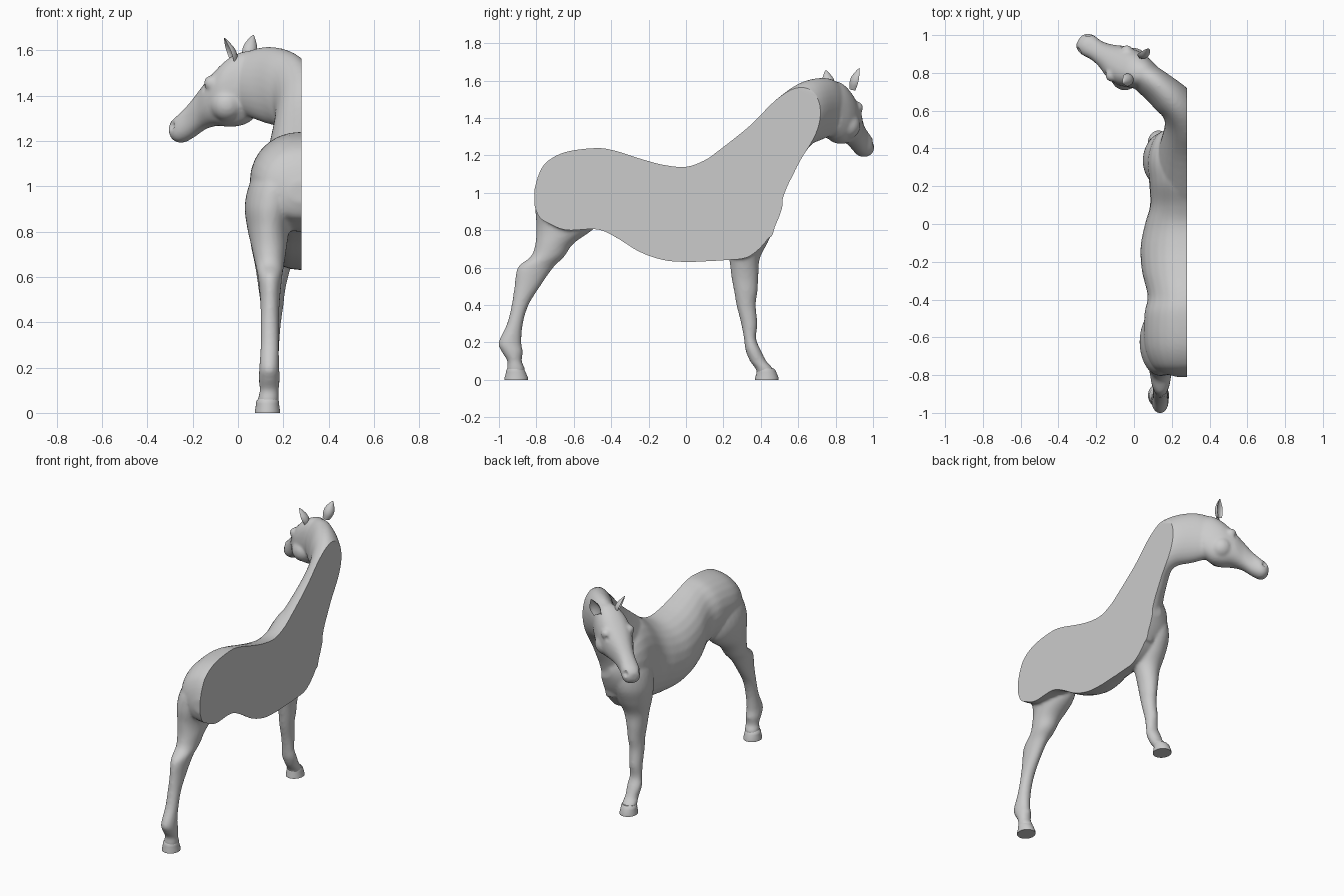
import bpy, bmesh, math
from mathutils import Vector as V

if "Cube" in bpy.data.objects:
    bpy.data.objects.remove(bpy.data.objects["Cube"])

CUT = 0.28          # plane where the animal is sliced in half
N = 28              # points around each ring


def ring(c, up, side, p=1.0):
    """Closed ellipse-like ring around c; p below 1 makes it boxier."""
    pts = []
    for i in range(N):
        a = 2 * math.pi * i / N
        s, k = math.sin(a), math.cos(a)
        pts.append(c + up * math.copysign(abs(k) ** p, k) + side * math.copysign(abs(s) ** p, s))
    return pts


def smooth_rings(rings, steps=5):
    """Spline interpolation between key rings."""
    out = []
    for i in range(len(rings) - 1):
        a, b = rings[max(i - 1, 0)], rings[i]
        c, d = rings[i + 1], rings[min(i + 2, len(rings) - 1)]
        for s in range(steps):
            t = s / steps
            out.append([0.5 * (2 * q + (r - p) * t + (2 * p - 5 * q + 4 * r - w) * t * t
                               + (3 * q - p - 3 * r + w) * t ** 3)
                        for p, q, r, w in zip(a, b, c, d)])
    return out + [rings[-1]]


def loft(bm, rings):
    """Skin a list of rings into a closed solid."""
    vs = [[bm.verts.new(p) for p in r] for r in rings]
    n = len(vs[0])
    faces = [bm.faces.new((a[i], a[(i + 1) % n], b[(i + 1) % n], b[i]))
             for a, b in zip(vs, vs[1:]) for i in range(n)]
    faces += [bm.faces.new(vs[0]), bm.faces.new(vs[-1])]
    bmesh.ops.recalc_face_normals(bm, faces=faces)


def ball(bm, pos, r):
    res = bmesh.ops.create_icosphere(bm, subdivisions=3, radius=r)
    bmesh.ops.translate(bm, verts=res["verts"], vec=pos)


def make(name, bm):
    me = bpy.data.meshes.new(name)
    bm.to_mesh(me)
    bm.free()
    ob = bpy.data.objects.new(name, me)
    bpy.context.collection.objects.link(ob)
    return ob


def shade(ob, angle):
    bpy.ops.object.select_all(action='DESELECT')
    ob.select_set(True)
    bpy.context.view_layer.objects.active = ob
    bpy.ops.object.shade_smooth_by_angle(angle=math.radians(angle))


def limb_ring(z, y0, y1, x0, x1, p=1.0):
    c = V(((x0 + x1) / 2, (y0 + y1) / 2, z))
    return ring(c, V((0, (y1 - y0) / 2, 0)), V(((x1 - x0) / 2, 0, 0)), p)


bm = bmesh.new()

# Trunk: y, top z, bottom z, half width
trunk = [(-.81, 1.02, .93, .05), (-.785, 1.105, .87, .14), (-.74, 1.17, .84, .19),
         (-.64, 1.22, .80, .225), (-.48, 1.24, .805, .225), (-.38, 1.226, .765, .208),
         (-.25, 1.185, .685, .238), (-.12, 1.15, .64, .245), (0, 1.14, .63, .222),
         (.1, 1.175, .633, .195), (.22, 1.245, .64, .2), (.33, 1.25, .655, .21),
         (.42, 1.2, .73, .19), (.48, 1.1, .83, .15), (.515, 1.02, .92, .07)]
loft(bm, smooth_rings([ring(V((CUT, y, (t + b) / 2)), V((0, 0, (t - b) / 2)), V((w, 0, 0)), .95)
                       for y, t, b, w in trunk]))

# Neck: centre x, crest y z, throat y z, half width, sideways direction
neck = [(.28, .1, 1.17, .46, .76, .19, 1, 0), (.28, .33, 1.35, .525, .99, .14, 1, 0),
        (.28, .46, 1.48, .575, 1.1, .118, 1, 0), (.255, .57, 1.565, .625, 1.2, .105, .95, .3),
        (.2, .66, 1.605, .66, 1.255, .1, .8, .6), (.12, .745, 1.615, .71, 1.28, .088, .6, .8),
        (.04, .80, 1.595, .78, 1.31, .08, .53, .85)]
rings = []
for x, ty, tz, by, bz, w, sx, sy in neck:
    top, bot = V((x, ty, tz)), V((x, by, bz))
    rings.append(ring((top + bot) / 2, (top - bot) / 2, V((sx, sy, 0)) * w))
loft(bm, smooth_rings(rings))

# Head: centre x y, top z, bottom z, half width
SIDE = V((.53, .85, 0))
head = [(.085, .775, 1.59, 1.32, .07), (.03, .80, 1.595, 1.275, .092),
        (-.03, .825, 1.565, 1.262, .105), (-.095, .86, 1.50, 1.266, .095),
        (-.15, .892, 1.437, 1.25, .068), (-.2, .92, 1.375, 1.215, .056),
        (-.245, .948, 1.325, 1.192, .06), (-.275, .965, 1.3, 1.2, .05),
        (-.293, .975, 1.275, 1.225, .025)]
loft(bm, smooth_rings([ring(V((x, y, (t + b) / 2)), V((0, 0, (t - b) / 2)), SIDE * w, .88)
                       for x, y, t, b, w in head]))

# Brows and cheeks on both sides of the head
for s in (-1, 1):
    ball(bm, V((-.078, .85, 1.455)) + SIDE * .075 * s, .034)
    ball(bm, V((-.025, .82, 1.36)) + SIDE * .045 * s, .075)

# Legs: z, back y, front y, outer x, inner x
hind_leg = [(1.13, -.7, -.5, .14, .28), (1.03, -.785, -.44, .06, .28), (.92, -.805, -.44, .03, .26),
            (.82, -.80, -.48, .04, .23), (.73, -.805, -.6, .06, .215), (.66, -.83, -.65, .075, .205),
            (.6, -.9, -.71, .088, .195), (.5, -.917, -.78, .098, .185), (.4, -.932, -.842, .1, .18),
            (.3, -.957, -.872, .1, .18), (.2, -1.002, -.88, .094, .182), (.15, -.985, -.872, .092, .184),
            (.1, -.955, -.878, .096, .18), (.06, -.958, -.862, .088, .18), (.02, -.95, -.87, .09, .175)]
front_leg = [(1.1, .22, .42, .15, .28), (.98, .19, .48, .075, .28), (.86, .19, .485, .047, .28),
             (.75, .2, .445, .055, .27), (.65, .23, .395, .075, .235), (.55, .243, .387, .09, .21),
             (.47, .258, .382, .1, .2), (.4, .27, .373, .1, .19), (.3, .295, .382, .1, .182),
             (.22, .31, .375, .098, .18), (.16, .318, .4, .09, .185), (.1, .342, .43, .096, .18),
             (.06, .372, .465, .086, .18), (.02, .385, .465, .09, .175)]
for leg in (hind_leg, front_leg):
    loft(bm, smooth_rings([limb_ring(*s) for s in leg]))

# Fuse all parts into one smooth skin
ob = make("horse_raw", bm)
rm = ob.modifiers.new("fuse", 'REMESH')
rm.mode = 'VOXEL'
rm.voxel_size = 0.0095
sm = ob.modifiers.new("soften", 'SMOOTH')
sm.factor = .5
sm.iterations = 6
dg = bpy.context.evaluated_depsgraph_get()
bm = bmesh.new()
bm.from_object(ob, dg)
bpy.data.objects.remove(ob)

# Nostrils and eye hollows pressed into the skin
dents = []
for s in (-1, 1):
    dents += [(V((-.268, .96, 1.268)) + SIDE * .05 * s, .022, .014),
              (V((-.11, .87, 1.435)) + SIDE * .095 * s, .022, .008)]
for v in bm.verts:
    for p, r, depth in dents:
        d = (v.co - p).length
        if d < r:
            v.co -= v.normal * depth * (1 - (d / r) ** 2)

# Slice away the far half and close the flat cut
bmesh.ops.bisect_plane(bm, geom=bm.verts[:] + bm.edges[:] + bm.faces[:], dist=1e-5,
                       plane_co=(CUT, 0, 0), plane_no=(1, 0, 0), clear_outer=True)
bmesh.ops.holes_fill(bm, edges=[e for e in bm.edges if e.is_boundary], sides=0)
bmesh.ops.triangulate(bm, faces=[f for f in bm.faces if len(f.verts) > 4])
bmesh.ops.recalc_face_normals(bm, faces=bm.faces[:])
shade(make("horse_body", bm), 40)

# Hooves with a sharp sole and a thicker rim at the top
for name, y0, y1 in (("hind_hoof", -.97, -.845), ("front_hoof", .37, .495)):
    bm = bmesh.new()
    loft(bm, [limb_ring(0, y0, y1, .074, .186), limb_ring(.012, y0, y1, .075, .185),
              limb_ring(.04, y0 + .008, y1 - .012, .08, .181),
              limb_ring(.05, y0 + .008, y1 - .016, .08, .181),
              limb_ring(.062, y0 + .016, y1 - .026, .089, .177)])
    shade(make(name, bm), 40)

# Cupped ears
for name, base, tip, face in (("left_ear", (-.012, .775, 1.55), (-.048, .752, 1.655), (-.9, -.3, 0)),
                              ("right_ear", (.045, .885, 1.555), (.072, .915, 1.667), (-.3, .9, 0))):
    base, tip, fwd = V(base), V(tip), V(face).normalized()
    across = (tip - base).cross(fwd).normalized()
    rings = []
    for t, w in ((0, .024), (.3, .033), (.55, .031), (.8, .018), (1, .003)):
        c, pts = base.lerp(tip, t) + fwd * .014, []
        for i in range(N):
            a = 2 * math.pi * i / N
            k = math.cos(a)
            depth = k * 1.0 if k < 0 else -k * .55
            pts.append(c + across * math.sin(a) * w + fwd * depth * w)
        rings.append(pts)
    bm = bmesh.new()
    loft(bm, smooth_rings(rings, 4))
    shade(make(name, bm), 50)
